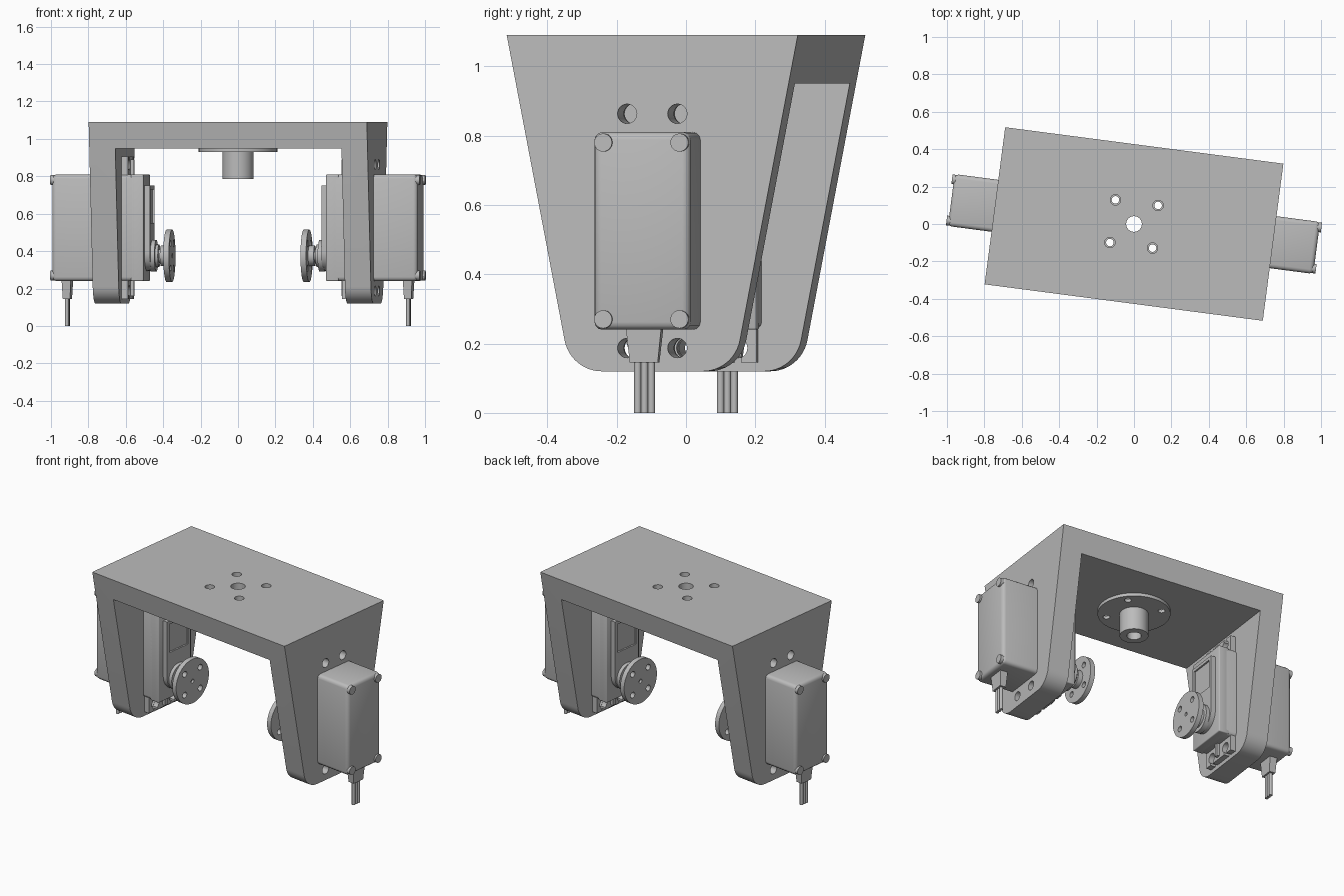
import bpy, bmesh
from math import cos, sin, pi, radians

cube = bpy.data.objects.get("Cube")
if cube:
    bpy.data.objects.remove(cube)

grey = bpy.data.materials.new("plain grey")
grey.use_nodes = True
COLOUR = (0.5, 0.5, 0.5, 1)
grey.diffuse_color = COLOUR
grey.node_tree.nodes["Principled BSDF"].inputs["Base Color"].default_value = COLOUR

TURN = radians(-7.46)
AXLE_Z, MID_Z = 0.375, 0.525


def circle(a, b, r, n=40):
    return [(a + r * cos(2 * pi * i / n), b + r * sin(2 * pi * i / n)) for i in range(n)]


def rect(a0, a1, b0, b1):
    return [(a0, b0), (a1, b0), (a1, b1), (a0, b1)]


def arc(a, b, r, start, end, n=12):
    angles = [radians(start + (end - start) * i / n) for i in range(n + 1)]
    return [(a + r * cos(t), b + r * sin(t)) for t in angles]


def prism(name, outline, axis, lo, hi, taper=1.0, bevel=0, segments=3):
    """Extrude an outline along x (outline in y, z) or along z (outline in x, y)."""
    bm = bmesh.new()
    ca = sum(p[0] for p in outline) / len(outline)
    cb = sum(p[1] for p in outline) / len(outline)
    rings = []
    for level, s in ((lo, taper), (hi, 1.0)):
        pts = [(ca + (a - ca) * s, cb + (b - cb) * s) for a, b in outline]
        rings.append([bm.verts.new((level, a, b) if axis == "x" else (a, b, level))
                      for a, b in pts])
    n = len(outline)
    bm.faces.new(rings[0][::-1])
    bm.faces.new(rings[1])
    for i in range(n):
        j = (i + 1) % n
        bm.faces.new((rings[0][i], rings[0][j], rings[1][j], rings[1][i]))
    bmesh.ops.recalc_face_normals(bm, faces=bm.faces)
    if bevel:
        bmesh.ops.bevel(bm, geom=bm.edges[:], offset=bevel, segments=segments,
                        profile=0.5, affect="EDGES")
    mesh = bpy.data.meshes.new(name)
    bm.to_mesh(mesh)
    bm.free()
    mesh.materials.append(grey)
    obj = bpy.data.objects.new(name, mesh)
    bpy.context.collection.objects.link(obj)
    return obj


def cut(obj, *cutters):
    """Subtract the cutters for good, then remove them."""
    for c in cutters:
        mod = obj.modifiers.new("cut", "BOOLEAN")
        mod.operation, mod.solver, mod.object = "DIFFERENCE", "EXACT", c
    graph = bpy.context.evaluated_depsgraph_get()
    mesh = bpy.data.meshes.new_from_object(obj.evaluated_get(graph))
    obj.modifiers.clear()
    obj.data = mesh
    for c in cutters:
        bpy.data.objects.remove(c)
    return obj


def hole(axis, a, b, r, lo, hi):
    return prism("cutter", circle(a, b, r, 28), axis, lo, hi)


def finish(obj):
    bpy.ops.object.select_all(action="DESELECT")
    obj.select_set(True)
    bpy.context.view_layer.objects.active = obj
    bpy.ops.object.shade_smooth_by_angle(angle=radians(30))
    obj.rotation_euler.z = TURN


corners = [(i, j) for i in (-1, 1) for j in (-1, 1)]

# Bracket: tapered plate with rounded feet, hollowed into a channel
side = ([(-0.4235, 1.09)] + arc(-0.147, 0.23, 0.11, 190.6, 270)
        + arc(0.147, 0.23, 0.11, 270, 349.4) + [(0.4235, 1.09)])
bracket = prism("bracket", side, "x", -0.75, 0.75)
cut(bracket,
    prism("cutter", rect(-0.61, 0.61, -1, 1), "z", -0.5, 0.95),
    hole("z", 0, 0, 0.042, 0.8, 1.2),
    *[hole("z", 0.115 * i, 0.115 * j, 0.028, 0.8, 1.2) for i, j in corners],
    *[hole("x", 0.073 * i, MID_Z + 0.338 * j, 0.028, -1, 1) for i, j in corners])
finish(bracket)

# Hub under the bracket
hub_flange = prism("hub_flange", circle(0, 0, 0.21, 64), "z", 0.93, 0.95)
cut(hub_flange, hole("z", 0, 0, 0.042, 0.8, 1.2),
    *[hole("z", 0.115 * i, 0.115 * j, 0.02, 0.8, 1.2) for i, j in corners])
hub_sleeve = prism("hub_sleeve", circle(0, 0, 0.083, 48), "z", 0.785, 0.93)
cut(hub_sleeve, hole("z", 0, 0, 0.042, 0.5, 1.2))
for part in (hub_flange, hub_sleeve):
    finish(part)

# Motor on the left leg, copied by a half turn to the right leg
motor = [prism("motor_body", rect(-0.14, 0.14, 0.24, 0.81), "x", 0.52, 0.985, bevel=0.022),
         prism("motor_cover", rect(-0.14, 0.14, 0.24, 0.81), "x", 0.492, 0.56, bevel=0.006)]

# Mounting flange with keyhole slots
flange = prism("motor_flange", rect(-0.13, 0.13, 0.145, 0.905), "x", 0.577, 0.61)
slots = []
for i, j in corners:
    a, b = 0.073 * i, MID_Z + 0.338 * j
    slots.append(hole("x", a, b, 0.03, 0.5, 0.7))
    end = MID_Z + 0.45 * j
    slots.append(prism("cutter", rect(a - 0.012, a + 0.012, min(b, end), max(b, end)),
                       "x", 0.5, 0.7))
motor.append(cut(flange, *slots))
for j in (-1, 1):
    z0, z1 = sorted((MID_Z + 0.27 * j, MID_Z + 0.365 * j))
    motor.append(prism("flange_rib", rect(-0.012, 0.012, z0, z1), "x", 0.56, 0.58))

# Case screws
for i, j in corners:
    motor.append(prism("case_screw", circle(0.111 * i, MID_Z + 0.255 * j, 0.026, 24),
                       "x", 0.93, 0.996))

# Raised gear housing with a recessed panel
housing = prism("gear_housing", arc(0, AXLE_Z + 0.02, 0.1, 180, 360, 24)
                + [(0.1, 0.75), (-0.1, 0.75)], "x", 0.462, 0.5)
cut(housing, prism("cutter", rect(-0.08, 0.08, 0.55, 0.73), "x", 0.4, 0.472))
motor.append(housing)

# Output shaft stack and horn
for name, r, lo, hi in (("gear_boss", 0.085, 0.44, 0.47), ("shaft_collar", 0.06, 0.425, 0.45),
                        ("shaft", 0.035, 0.38, 0.43), ("horn_collar", 0.055, 0.385, 0.415)):
    motor.append(prism(name, circle(0, AXLE_Z, r), "x", lo, hi))
horn = prism("horn", circle(0, AXLE_Z, 0.14, 56), "x", 0.355, 0.385)
motor.append(cut(horn, hole("x", 0, AXLE_Z, 0.012, 0.3, 0.37),
                 *[hole("x", 0.066 * i, AXLE_Z + 0.066 * j, 0.018, 0.3, 0.45)
                   for i, j in corners]))

# Cable boot and three wires
motor.append(prism("cable_boot", rect(0.895, 0.945, -0.052, 0.052), "z", 0.145, 0.25, taper=0.78))
for i in (-1, 0, 1):
    motor.append(prism("wire", circle(0.92, 0.02 * i, 0.0105, 16), "z", 0, 0.15))

for part in motor:
    finish(part)
    twin = part.copy()
    bpy.context.collection.objects.link(twin)
    twin.rotation_euler.z = TURN + pi
    part.name, twin.name = "left_" + part.name, "right_" + part.name.removeprefix("left_")
